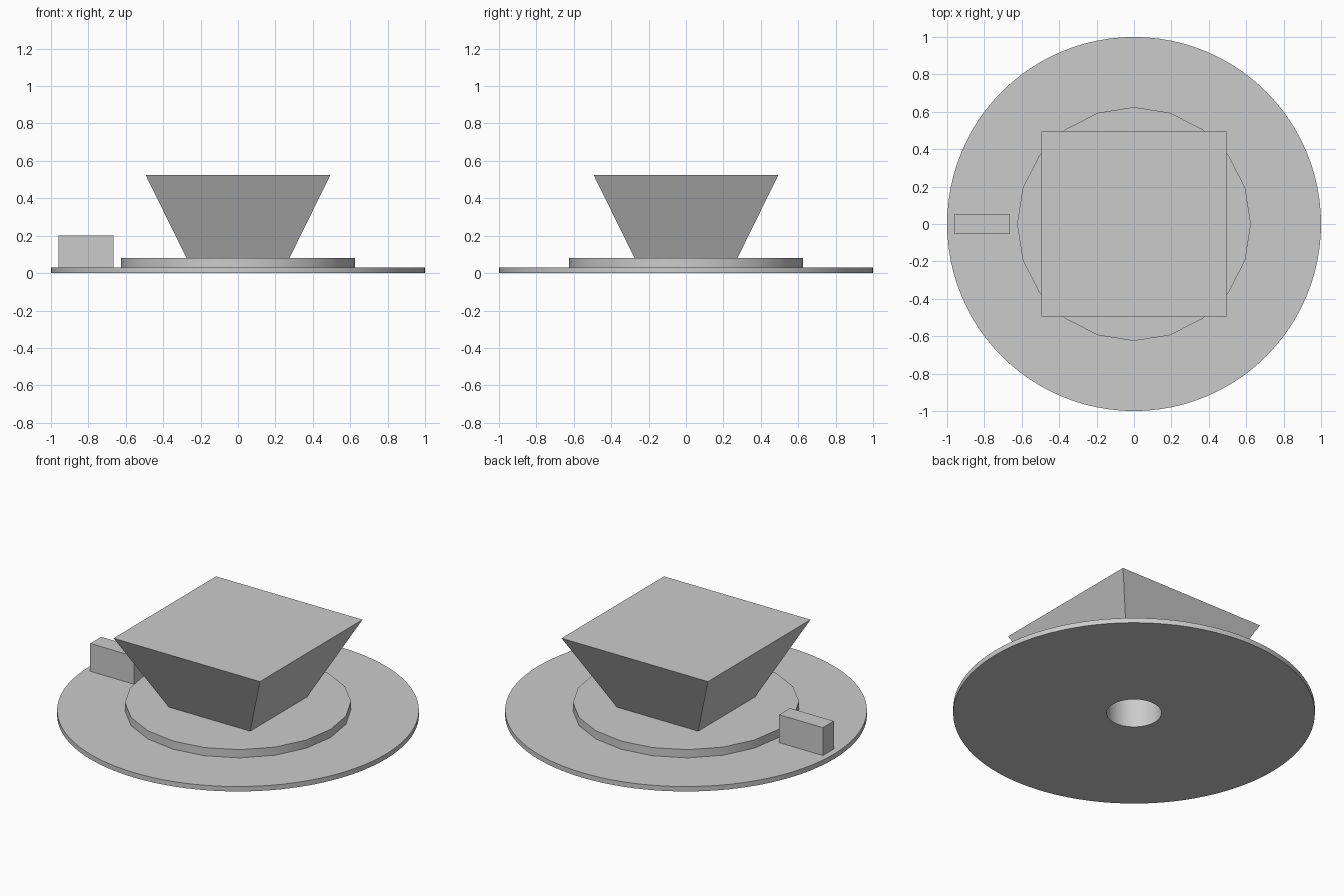
import bpy
import math

default = bpy.data.objects.get("Cube")
if default:
    bpy.data.objects.remove(default, do_unlink=True)

grey = bpy.data.materials.new("plain_grey")
grey.use_nodes = True
grey.diffuse_color = (0.6, 0.6, 0.6, 1)
grey.node_tree.nodes["Principled BSDF"].inputs["Base Color"].default_value = (0.6, 0.6, 0.6, 1)


def finish(name):
    obj = bpy.context.object
    obj.name = name
    bpy.ops.object.transform_apply(location=False, rotation=True, scale=True)
    obj.data.materials.append(grey)
    return obj


def disc(name, radius, bottom, top, sides):
    bpy.ops.mesh.primitive_cylinder_add(vertices=sides, radius=radius, depth=top - bottom,
                                        location=(0, 0, (bottom + top) / 2))
    return finish(name)


# Round plate, faceted collar and flared square body
plate = disc("base_plate", 1, 0, 0.03, 96)
collar = disc("collar", 0.625, 0.03, 0.08, 20)
bpy.ops.mesh.primitive_cone_add(vertices=4, radius1=0.275 * math.sqrt(2), radius2=0.494 * math.sqrt(2),
                                depth=0.445, location=(0, 0, 0.3025),
                                rotation=(0, 0, math.radians(45)))
body = finish("flared_body")

# Pointer block on the right side
bpy.ops.mesh.primitive_cube_add(size=1, location=(-0.813, 0, 0.115))
bpy.context.object.scale = (0.295, 0.105, 0.17)
finish("pointer_block")

# Blind shaft bore from below through plate and collar into the body
cutter = disc("bore_cutter", 0.152, -0.1, 0.35, 64)
cutter.hide_render = True
for part in (plate, collar, body):
    bpy.ops.object.select_all(action="DESELECT")
    part.select_set(True)
    bpy.context.view_layer.objects.active = part
    cut = part.modifiers.new("bore", "BOOLEAN")
    cut.operation = "DIFFERENCE"
    cut.solver = "EXACT"
    cut.object = cutter
    bpy.ops.object.modifier_apply(modifier=cut.name)
    bpy.ops.object.shade_smooth_by_angle(angle=math.radians(30))
bpy.data.objects.remove(cutter, do_unlink=True)
